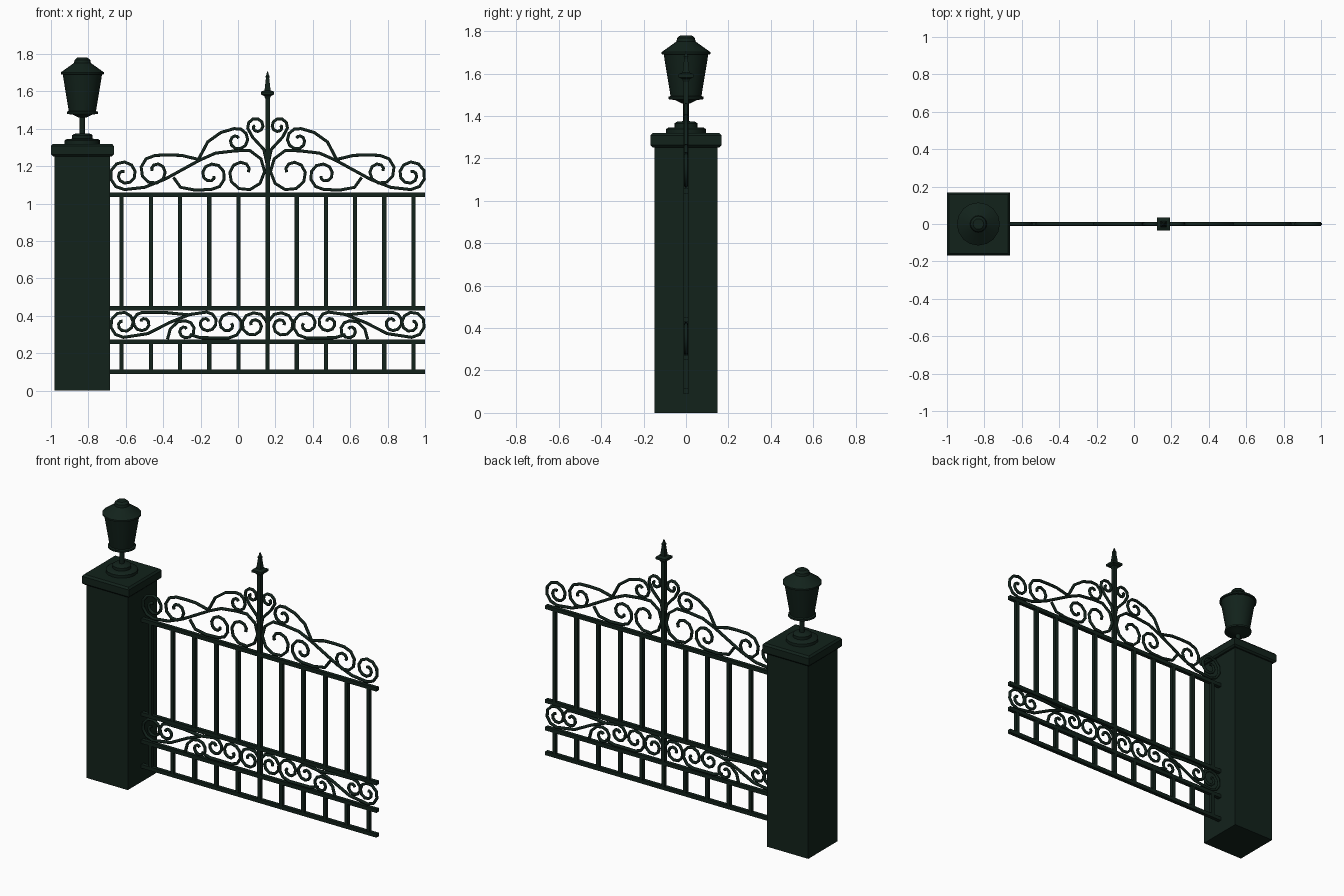
import bpy, bmesh
from math import cos, sin, pi, radians, sqrt

if "Cube" in bpy.data.objects:
    bpy.data.objects.remove(bpy.data.objects["Cube"])

iron = bpy.data.materials.new("dark_green_iron")
iron.diffuse_color = (0.006, 0.016, 0.011, 1)
iron.use_nodes = True
iron.node_tree.nodes["Principled BSDF"].inputs["Base Color"].default_value = iron.diffuse_color
PX, CX = -0.832, 0.158          # pillar centre, gate centre
X0, X1 = -0.69, 1.0             # gate ends


def add(name, bm, smooth=False):
    bmesh.ops.recalc_face_normals(bm, faces=bm.faces)
    me = bpy.data.meshes.new(name)
    bm.to_mesh(me)
    bm.free()
    ob = bpy.data.objects.new(name, me)
    bpy.context.collection.objects.link(ob)
    me.materials.append(iron)
    if smooth:
        bpy.ops.object.select_all(action='DESELECT')
        ob.select_set(True)
        bpy.context.view_layer.objects.active = ob
        bpy.ops.object.shade_smooth_by_angle(angle=radians(35))
    return ob


def box(bm, x0, x1, y, z0, z1):
    vs = bmesh.ops.create_cube(bm, size=1)['verts']
    for v in vs:
        v.co = ((x0 + x1) / 2 + v.co.x * (x1 - x0), v.co.y * 2 * y,
                (z0 + z1) / 2 + v.co.z * (z1 - z0))


def turned(name, x, profile, n, smooth=False):
    """Stack of rings (radius, z); n = 4 gives a square section."""
    bm = bmesh.new()
    k, off = (sqrt(2), pi / 4) if n == 4 else (1, 0)
    rings = [[bm.verts.new((x + k * r * cos(off + 2 * pi * i / n),
                            k * r * sin(off + 2 * pi * i / n), z)) for i in range(n)]
             for r, z in profile]
    for a, b in zip(rings, rings[1:]):
        for i in range(n):
            j = (i + 1) % n
            bm.faces.new((a[i], a[j], b[j], b[i]))
    bm.faces.new(rings[0])
    bm.faces.new(rings[-1])
    return add(name, bm, smooth)


# Pillar with bevelled cap
bm = bmesh.new()
box(bm, -0.98, -0.685, 0.149, 0, 1.26)
add("pillar", bm)
turned("pillar_cap", PX, [(.158, 1.253), (.168, 1.263), (.168, 1.308), (.158, 1.32)], 4)

# Lantern: stepped foot and stem, tapered body, hipped lid
turned("lantern_foot", PX, [(.095, 1.315), (.095, 1.338), (.085, 1.345), (.055, 1.347),
                            (.055, 1.365), (.045, 1.373), (.015, 1.376), (.015, 1.47)], 16, True)
turned("lantern", PX, [(.02, 1.46), (.05, 1.475), (.083, 1.48), (.083, 1.491), (.073, 1.495),
                       (.105, 1.69), (.115, 1.692), (.115, 1.702), (.045, 1.752),
                       (.042, 1.768), (.028, 1.78)], 16, True)

# Rails and upright bars
bm = bmesh.new()
for z in (1.048, 0.44, 0.262, 0.102):
    box(bm, X0, X1, 0.012, z - 0.012, z + 0.012)
add("rails", bm)
bm = bmesh.new()
for i in range(-5, 6):
    x = CX + 0.156 * i
    if i:
        box(bm, x - .011, x + .011, .011, 0.44, 1.048)
    box(bm, x - .011, x + .011, .011, 0.102, 0.262)
add("bars", bm)

# Centre post and finial
turned("centre_post", CX, [(.012, .25), (.012, 1.56), (.018, 1.575), (.035, 1.583), (.035, 1.598),
                           (.016, 1.606), (.009, 1.67), (.011, 1.68), (.006, 1.69), (.003, 1.706)], 4)


def curl(u, z, r, start, sweep):
    """Spiral running inward from radius r."""
    n = round(abs(sweep) / 36)
    pts = []
    for i in range(n + 1):
        t = i / n
        a = radians(start + sweep * t)
        q = r * (1 - 0.8 * t ** 1.5)
        pts.append((u + q * cos(a), z + q * sin(a)))
    return pts


def scrolls(name, paths):
    """Round bar along each path, drawn on both sides of the centre."""
    cu = bpy.data.curves.new(name, 'CURVE')
    cu.dimensions = '3D'
    cu.bevel_depth = 0.0095
    cu.bevel_resolution = 1
    cu.use_fill_caps = True
    cu.materials.append(iron)
    for path in paths:
        for side in (-1, 1):
            sp = cu.splines.new('POLY')
            sp.points.add(len(path) - 1)
            for p, (u, z) in zip(sp.points, path):
                p.co = (CX + side * u, 0, z, 1)
    bpy.context.collection.objects.link(bpy.data.objects.new(name, cu))


# Crest scrolls above the top rail
scrolls("crest_scrolls", [
    curl(.765, 1.155, .08, -90, 540)[::-1]
    + [(.658, 1.087), (.55, 1.13), (.364, 1.232), (.278, 1.27)]
    + curl(.127, 1.168, .122, 70, 470),
    [(.364, 1.235), (.46, 1.258), (.53, 1.26)] + curl(.6, 1.175, .083, 90, -450),
    [(.37, 1.235), (.32, 1.33), (.25, 1.38)] + curl(.163, 1.34, .063, 75, 415),
    [(0, 1.2), (.02, 1.29), (.08, 1.355)] + curl(.06, 1.412, .047, -10, 410),
    [(.503, 1.14), (.465, 1.087), (.385, 1.072)] + curl(.3, 1.152, .076, -90, -430),
])

# Scroll band between the lower rails
scrolls("band_scrolls", [
    curl(.77, .358, .073, -90, 520)[::-1]
    + [(.64, .305), (.524, .364), (.417, .407)]
    + curl(.326, .364, .056, 90, 420),
    [(.42, .405), (.55, .418)] + curl(.667, .364, .055, 90, -420),
    [(.417, .30), (.36, .283)] + curl(.207, .355, .073, -90, -470),
    [(.535, .275), (.52, .33), (.48, .368)] + curl(.44, .322, .052, 90, 400),
    [(0, .30), (.005, .37), (.035, .408)] + curl(.075, .35, .066, 90, -450),
])
